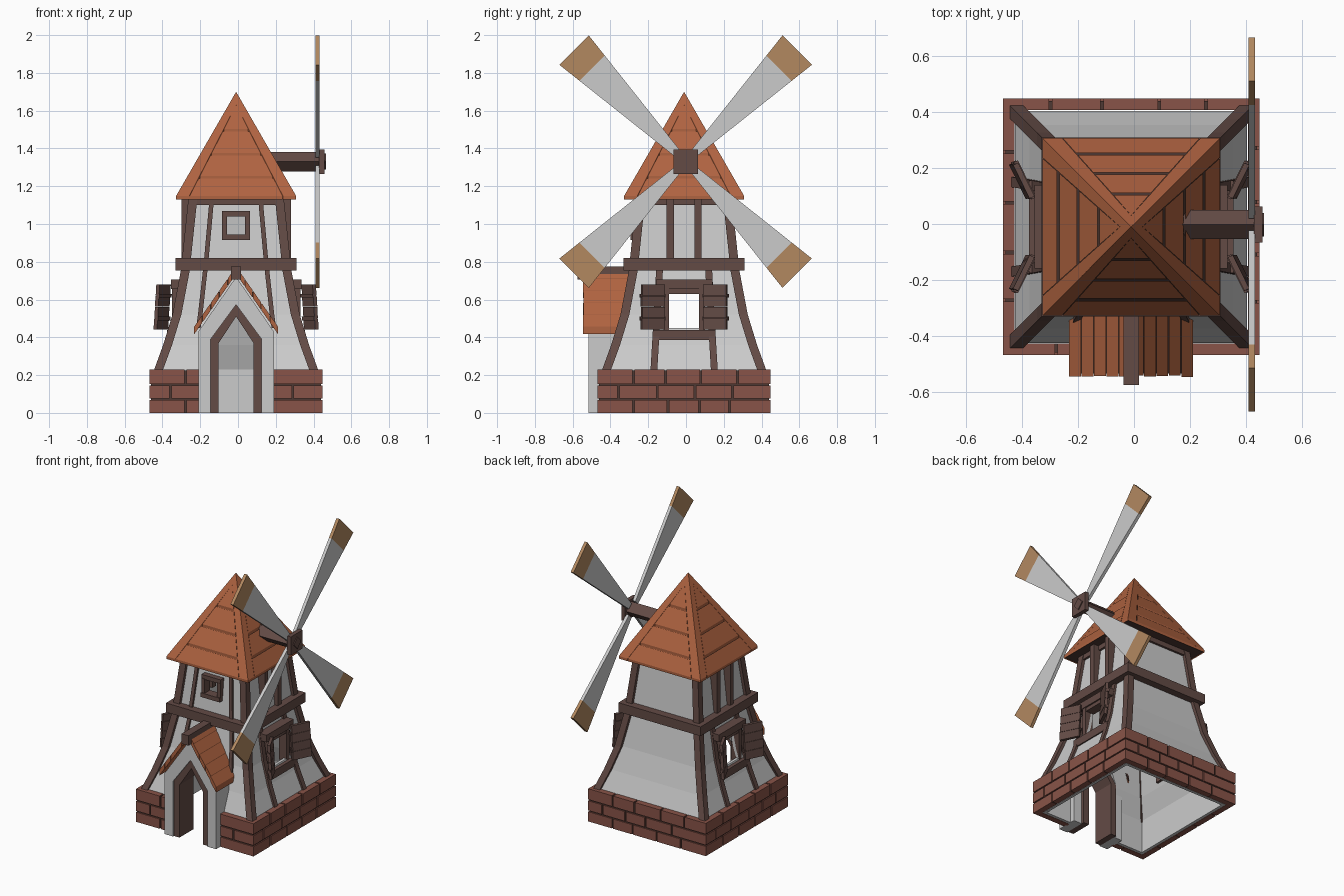
import bpy, bmesh, math, random
from mathutils import Vector, Matrix

if "Cube" in bpy.data.objects:
    bpy.data.objects.remove(bpy.data.objects["Cube"])

random.seed(4)
CENTRE = Vector((-0.01, -0.01, 0))
COLOURS = {"tile": (.43, .125, .052), "brick": (.25, .088, .065), "wood": (.125, .07, .06),
           "dark": (.075, .04, .033), "tan": (.45, .25, .118)}
MATS = {}
for key, c in COLOURS.items():
    MATS[key] = bpy.data.materials.new(key)
    MATS[key].diffuse_color = (*c, 1)


def mesh(name, solids, colour=None, closed=False):
    """One object from solids; each solid is a list of rings lofted together."""
    bm = bmesh.new()
    for rings in solids:
        rows = [[bm.verts.new(Vector(p) + CENTRE) for p in r] for r in rings]
        n = len(rows[0])
        pairs = list(zip(rows, rows[1:])) + ([(rows[-1], rows[0])] if closed else [])
        for a, b in pairs:
            for i in range(n):
                j = (i + 1) % n
                bm.faces.new((a[i], a[j], b[j], b[i]))
        if not closed:
            bm.faces.new(rows[0][::-1])
            bm.faces.new(rows[-1])
    bmesh.ops.recalc_face_normals(bm, faces=bm.faces)
    me = bpy.data.meshes.new(name)
    bm.to_mesh(me)
    bm.free()
    ob = bpy.data.objects.new(name, me)
    bpy.context.collection.objects.link(ob)
    if colour:
        me.materials.append(MATS[colour])
    return ob


def rect(x0, x1, y0, y1, z):
    return [(x0, y0, z), (x1, y0, z), (x1, y1, z), (x0, y1, z)]


def box(x0, x1, y0, y1, z0, z1):
    return [rect(x0, x1, y0, y1, z0), rect(x0, x1, y0, y1, z1)]


def prism(xz, y0, y1):
    return [[(x, y, z) for x, z in xz] for y in (y0, y1)]


def turn(solid, k):
    m = Matrix.Rotation(k * math.pi / 2, 3, 'Z')
    return [[m @ Vector(p) for p in ring] for ring in solid]


def around(solids, sides=range(4)):
    return [turn(s, k) for k in sides for s in solids]


# Wall half width at each height
PROFILE = [(0, .415), (.23, .415), (.36, .364), (.52, .315), (.76, .268), (.82, .265), (1.14, .23)]


def half(z):
    for (za, ha), (zb, hb) in zip(PROFILE, PROFILE[1:]):
        if z <= zb:
            return ha + (hb - ha) * (z - za) / (zb - za)
    return PROFILE[-1][1]


def stud(path, w):
    return [rect(u - w, u + w, -half(z) - .015, -half(z) + .015, z) for z, u in path]


# Plaster tower shell with door and window openings
outer = [rect(-h, h, -h, h, z) for z, h in PROFILE]
inner = [rect(.02 - h, h - .02, .02 - h, h - .02, z) for z, h in reversed(PROFILE)]
tower = mesh("tower_walls", [outer + inner], closed=True)
ARCH = [(-.135, 0), (-.135, .39), (0, .573), (.135, .39), (.135, 0)]
cutter = mesh("opening_cutter", [box(-.6, .6, -.08, .08, .45, .63),
                                 box(-.05, .05, -.4, -.12, .94, 1.045),
                                 prism([(x, z - .02) for x, z in ARCH], -.6, -.27)])
cutter.hide_render = True
cutter.hide_viewport = True
mod = tower.modifiers.new("openings", 'BOOLEAN')
mod.object = cutter
mod.solver = 'EXACT'

# Brick base: mortar core with separate bricks, gap at the door
mortar, bricks = [], []
for k in range(4):
    for a, b in ([(-.458, -.19), (.19, .417)] if k == 0 else [(-.458, .417)]):
        mortar.append(turn(box(a + .008, b, -.45, -.417, 0.002, .224), k))
        for row in range(3):
            x = a
            step = .11 if row % 2 else .19
            while x < b - .01:
                e = x + step
                if b - e < .06:
                    e = b
                x0 = x if x == a else x + .005
                x1 = b if e == b else e - .005
                bricks.append(turn(box(x0, x1, -.458, -.417, row * .077, row * .077 + (.068, .068, .076)[row]), k))
                x, step = e, random.uniform(.15, .21)
mesh("base_mortar", mortar, "dark")
mesh("base_bricks", bricks, "brick")

# Timber frame: corner posts, belt beam, top beam, studs
post = lambda zs: [rect(half(z) - .025, half(z) + .022, -half(z) - .022, -half(z) + .025, z) for z in zs]
mesh("corner_posts", around([post((.22, .36, .52, .77)), post((.8, 1.14))]), "wood")
mesh("belt_beam", around([box(-.32, .255, -.32, -.255, .755, .82)]), "wood")
mesh("top_beam", around([box(-.25, .21, -.25, -.21, 1.10, 1.145)]), "wood")
mesh("front_studs", [stud(p, .012) for s in (-1, 1) for p in
                     ([(.82, s * .157), (1.12, s * .13)], [(.45, s * .2), (.52, s * .19), (.76, s * .163)])], "wood")
SIDES = (1, 3)
mesh("side_studs", around([stud([(.225, s * .16), (.36, s * .152), (.52, s * .143), (.76, s * .13)], .018)
                           for s in (-1, 1)] +
                          [box(s * .073 - .019, s * .073 + .019, -.29, -.22, .81, 1.13) for s in (-1, 1)],
                          SIDES), "wood")

# Side windows
mesh("side_window_frames", around([box(-.15, .15, -.345, -.275, .655, .705),
                                   box(-.165, .165, -.365, -.32, .385, .44),
                                   box(-.08, .08, -.335, -.27, .63, .655)] +
                                  [box(s * .095 - .015, s * .095 + .015, -.34, -.28, .43, .66) for s in (-1, 1)],
                                  SIDES), "wood")


def pane(s, a, b, d0, d1, z0, z1):
    def pt(t, d, z):
        return (s * (.108 + .122 * t - .4 * d), -(.345 + .06 * t + .9 * d + (.68 - z) * .06), z)
    return [[pt(a, d0, z), pt(b, d0, z), pt(b, d1, z), pt(a, d1, z)] for z in (z0, z1)]


# Shutters: horizontal planks with two narrow cross bars
planks = [pane(s, .01 * (i % 2), 1 - .01 * (i % 2), 0, .02, .442 + .06 * i, .5 + .06 * i)
          for s in (-1, 1) for i in range(4)]
bars = [pane(s, -.04, 1.04, -.006, .012, z, z + .02) for s in (-1, 1) for z in (.49, .61)]
mesh("shutters", around(planks + bars, SIDES), "wood")

# Front upper window frame
mesh("front_window_frame", [box(-.074, .074, -.285, -.22, .915, .945), box(-.074, .074, -.275, -.22, 1.04, 1.07)] +
     [box(s * .061 - .013, s * .061 + .013, -.278, -.22, .94, 1.045) for s in (-1, 1)], "wood")

# Main roof: dark core under hip boards and planks
R, Z0, Z1 = .318, 1.148, 1.70


def roof_piece(uts):
    top = [(u, -R * (1 - t), Z0 + (Z1 - Z0) * t) for u, t in uts]
    return [top, [(x, y, z - .018) for x, y, z in top]]


def inner_w(t):
    return max((R - .07) * (1 - t / .875) - .002, .001)


mesh("roof_core", [[rect(-R + .004, R - .004, -R + .004, R - .004, Z0 - .014),
                    rect(-.001, .001, -.001, .001, Z1 - .03)]], "dark")
hips = [roof_piece([(s * R, 0), (s * (R - .07), 0), (0, .875), (0, 1)]) for s in (-1, 1)]
rows = [0, .18, .40, .633, .87]
boards = []
for a, b in zip(rows, rows[1:]):
    a += .012 if a else 0
    b -= .012 if b < .8 else 0
    wa, wb = inner_w(a), inner_w(b)
    boards.append(roof_piece([(-wa, a), (wa, a), (wb, b), (-wb, b)]))
mesh("roof_hip_boards", around(hips), "tile")
mesh("roof_planks", around(boards), "tile")

# Porch: gable wall, door arch, plank roof, ridge beam
mesh("porch_wall", [prism([(-.2, 0), (-.2, .43), (0, .72), (.2, .43), (.2, 0)] + ARCH[::-1], -.505, -.36)])
mesh("door_arch", [prism(ARCH + [(.092, 0), (.092, .37), (0, .51), (-.092, .37), (-.092, 0)], -.495, -.34)], "wood")
slope = lambda t: (.223 * t, .775 - .32 * t)
porch_planks, porch_core = [], []
for s in (-1, 1):
    (xa, za), (xb, zb) = slope(0), slope(.98)
    porch_core.append(prism([(s * xa, za - .008), (s * xb, zb - .008), (s * xb, zb - .035), (s * xa, za - .035)],
                            -.525, -.31))
    for i in range(5):
        (xa, za), (xb, zb) = slope(i / 5 + .006), slope((i + 1) / 5 - .006)
        porch_planks.append(prism([(s * xa, za), (s * xb, zb), (s * xb, zb - .04), (s * xa, za - .04)],
                                  -.535 + random.uniform(-.002, .004), -.27 - .012 * i))
mesh("porch_roof_core", porch_core, "dark")
mesh("porch_roof_planks", porch_planks, "tile")
mesh("porch_ridge_beam", [box(-.027, .027, -.565, -.26, .705, .775)], "wood")

# Sail shaft and hub
HY, HZ = .008, 1.33
diamond = lambda x, r: [(x, HY + r, HZ), (x, HY, HZ + r), (x, HY - r, HZ), (x, HY, HZ - r)]
mesh("sail_shaft", [[diamond(.17, .052), diamond(.44, .052)], [diamond(.46, .042), diamond(.475, .042)]], "wood")
mesh("sail_hub", [box(.44, .469, HY - .065, HY + .065, HZ - .065, HZ + .065)], "wood")


# Four tapering blades with wooden tips
def blade(k, r0, w0, r1, w1):
    a = math.radians(45 + 90 * k)
    ca, sa = math.cos(a), math.sin(a)
    return [[(x, HY + r * ca - w * sa, HZ + r * sa + w * ca)
             for r, w in ((r0, -w0), (r1, -w1), (r1, w1), (r0, w0))] for x in (.42, .442)]


mesh("sail_blades", [blade(k, .05, .02, .70, .0945) for k in range(4)])
mesh("sail_tips", [blade(k, .70, .0945, .835, .11) for k in range(4)], "tan")

for m in bpy.data.materials:
    if m.users and not m.is_grease_pencil:
        m.use_nodes = True
        m.node_tree.nodes["Principled BSDF"].inputs["Base Color"].default_value = m.diffuse_color
